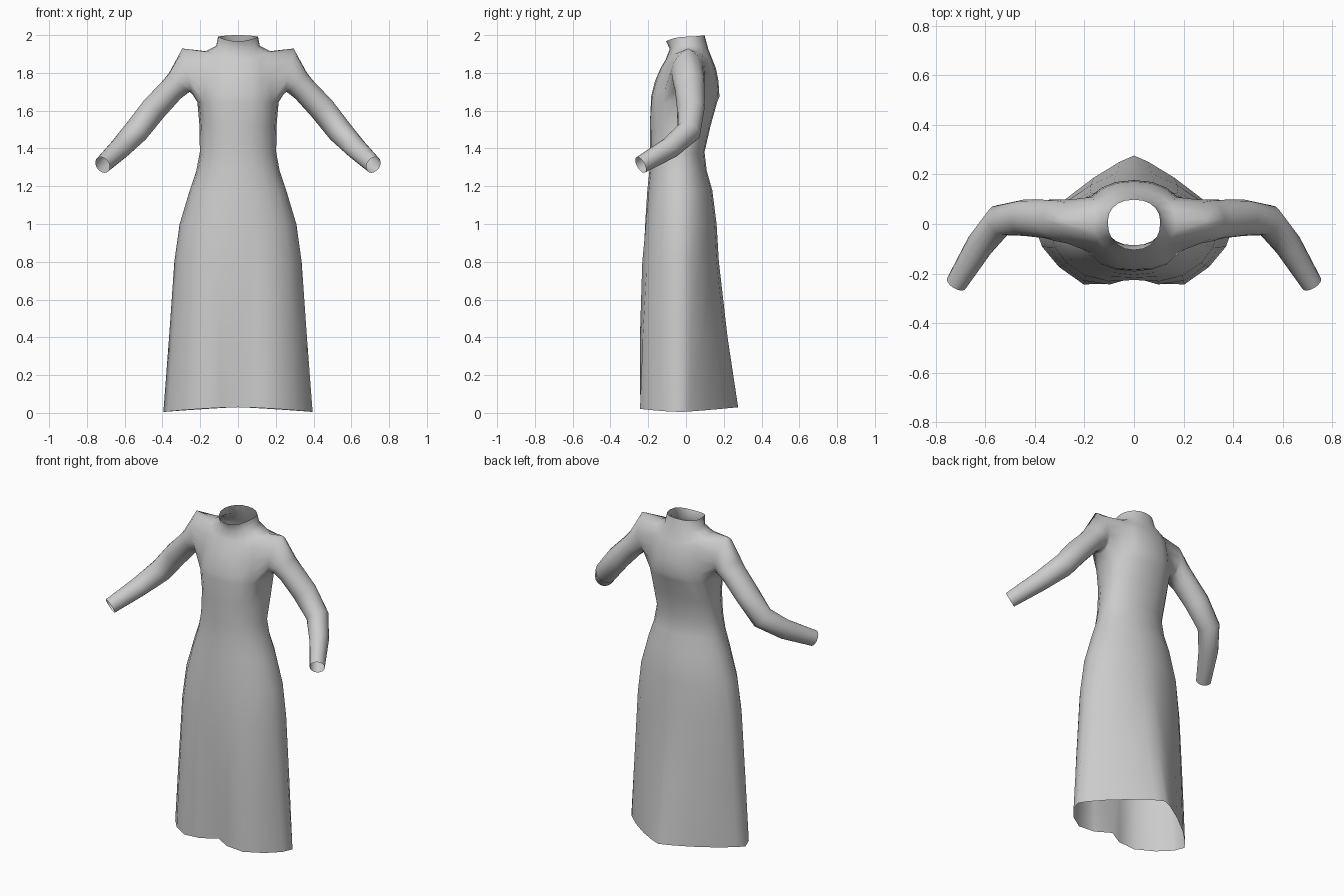
import bpy, bmesh, math
from mathutils import Vector

if "Cube" in bpy.data.objects:
    bpy.data.objects.remove(bpy.data.objects["Cube"])

COLS = 11               # half ring, front centre to back centre

# body rings: height, half width, front y, back y
ROWS = [
    (0.005, .395, -.312, .276),
    (0.40, .365, -.285, .220),
    (0.80, .337, -.252, .174),
    (1.00, .309, -.226, .162),
    (1.18, .255, -.205, .139),
    (1.28, .221, -.194, .110),
    (1.38, .202, -.190, .098),
    (1.52, .204, -.192, .130),
    (1.645, .215, -.200, .165),
    (1.72, .210, -.192, .177),
    (1.80, .202, -.165, .172),
    (1.87, .192, -.135, .158),
    (1.915, .170, -.108, .140),
    (1.942, .116, -.086, .118),
    (1.992, .106, -.105, .098),
]
C0, C1, R0, R1 = 3, 7, 8, 12    # armhole columns and rows

# sleeve sections: centre, half height, half depth
SLEEVE = [
    (.268, .01, 1.808, .124, .088),
    (.310, .015, 1.750, .074, .084),
    (.352, .02, 1.710, .067, .078),
    (.445, .025, 1.610, .069, .073),
    (.540, .015, 1.490, .067, .064),
    (.622, -.085, 1.403, .058, .056),
    (.717, -.240, 1.313, .047, .043),
]


def tilt(z, front):
    """Height shift at the centre front or back: hem lift, shoulders, collar."""
    if z < .1:
        return .025
    if z > 1.98:
        return -.024 if front else .008
    if z > 1.93:
        return -.016
    return -.045 if z > 1.71 else 0


def body_point(row, j):
    z, w, yf, yb = row
    t = math.pi * (j / (COLS - 1) - .5)
    c = 0 if j in (0, COLS - 1) else math.cos(t)
    s = math.sin(t)
    front = s < 0
    yc = -.025 if z < 1.4 else .008
    e = 2 / min(2.2, 1.6 + .45 * z if front else 1.2 + .58 * z)
    x = w * c ** e
    y = yc + ((yf if front else yb) - yc) * abs(s) ** e
    if front:       # centre fold of the skirt, hollow between the bust
        depth = .122 * max(0, 1 - z / 1.2) ** 1.4
        depth += .015 * math.exp(-((z - 1.66) / .07) ** 2)
        y += depth * math.exp(-(x / .1) ** 2)
    return Vector((x, y, z + tilt(z, front) * s * s))


bm = bmesh.new()

# half of the skirt, bodice and collar, leaving the armhole open
grid = [[bm.verts.new(body_point(r, j)) for j in range(COLS)] for r in ROWS]
for i in range(len(ROWS) - 1):
    for j in range(COLS - 1):
        if not (R0 <= i < R1 and C0 <= j < C1):
            bm.faces.new((grid[i][j], grid[i][j + 1], grid[i + 1][j + 1], grid[i + 1][j]))

# armhole loop, starting at the top middle and running backwards
mid = (C0 + C1) // 2
loop = [grid[R1][j] for j in range(mid, C1)]
loop += [grid[i][C1] for i in range(R1, R0, -1)]
loop += [grid[R0][j] for j in range(C1, C0, -1)]
loop += [grid[i][C0] for i in range(R0, R1)]
loop += [grid[R1][j] for j in range(C0, mid)]

# sleeve grown out of the armhole, its first section peaked at the shoulder
path = [Vector((.15, .01, 1.785))] + [Vector(s[:3]) for s in SLEEVE]
n = len(loop)
for k, (_, _, _, height, depth) in enumerate(SLEEVE, 1):
    tangent = (path[min(k + 1, len(path) - 1)] - path[k - 1]).normalized()
    side = Vector((0, 0, 1)).cross(tangent).normalized()
    up = tangent.cross(side)
    ring = []
    for m in range(n):
        a = 2 * math.pi * m / n
        s, c = math.sin(a), math.cos(a)
        if k == 1 and c > 0:
            s *= abs(s) ** .7
        ring.append(bm.verts.new(path[k] + up * height * c + side * depth * s))
    for m in range(n):
        p = (m + 1) % n
        bm.faces.new((loop[m], loop[p], ring[p], ring[m]))
    loop = ring

# consistent outward normals, smooth shading
bmesh.ops.recalc_face_normals(bm, faces=bm.faces)
rear = max(bm.faces, key=lambda f: f.calc_center_median().y)
if rear.normal.y < 0:
    bmesh.ops.reverse_faces(bm, faces=bm.faces)
for f in bm.faces:
    f.smooth = True

mesh = bpy.data.meshes.new("dress")
bm.to_mesh(mesh)
bm.free()
dress = bpy.data.objects.new("dress", mesh)
bpy.context.collection.objects.link(dress)

# mirrored left half, welded along the centre
mirror = dress.modifiers.new("mirror", 'MIRROR')
mirror.use_clip = True
mirror.merge_threshold = .001
